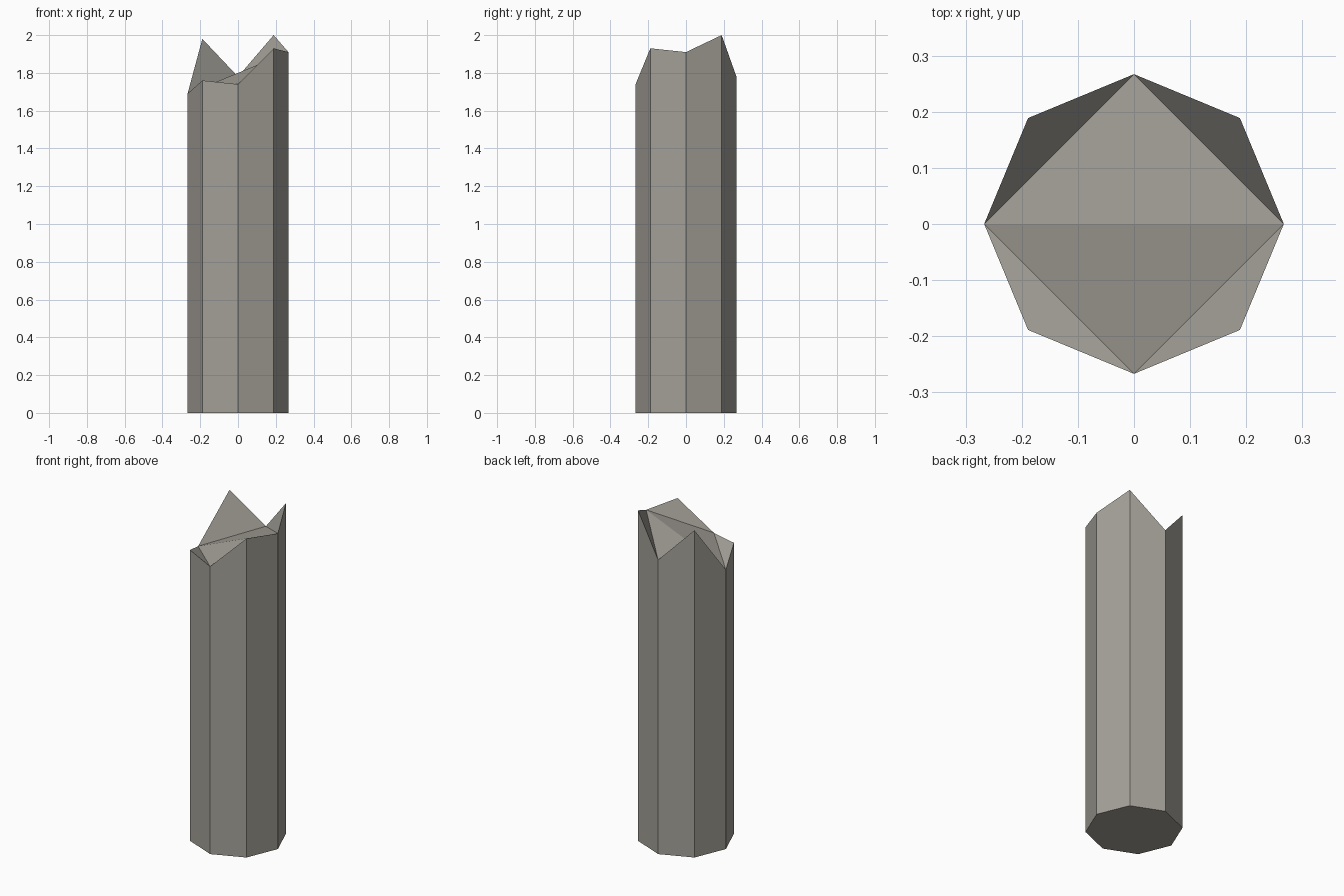
import bpy, bmesh, math

if "Cube" in bpy.data.objects:
    bpy.data.objects.remove(bpy.data.objects["Cube"])

R = 0.267
# rim height of each of the eight corners, counter-clockwise from +x
RIM = [1.91, 2.0, 1.78, 1.98, 1.69, 1.76, 1.74, 1.93]

stone = bpy.data.materials.new("warm_grey_stone")
stone.diffuse_color = (0.37, 0.352, 0.313, 1)
stone.use_nodes = True
stone.node_tree.nodes["Principled BSDF"].inputs["Base Color"].default_value = stone.diffuse_color

bm = bmesh.new()
ring = [(R * math.cos(i * math.pi / 4), R * math.sin(i * math.pi / 4)) for i in range(8)]
low = [bm.verts.new((x, y, 0)) for x, y in ring]
top = [bm.verts.new((x, y, z)) for (x, y), z in zip(ring, RIM)]

# base and eight sides
bm.faces.new(low[::-1])
for i in range(8):
    j = (i + 1) % 8
    bm.faces.new((low[i], low[j], top[j], top[i]))

# broken top: four corner shards around two slopes meeting at a ridge
for i in range(0, 8, 2):
    bm.faces.new((top[i], top[i + 1], top[(i + 2) % 8]))
bm.faces.new((top[0], top[2], top[4]))
bm.faces.new((top[4], top[6], top[0]))

mesh = bpy.data.meshes.new("broken_column")
bm.to_mesh(mesh)
bm.free()
mesh.materials.append(stone)
bpy.context.collection.objects.link(bpy.data.objects.new("broken_column", mesh))
